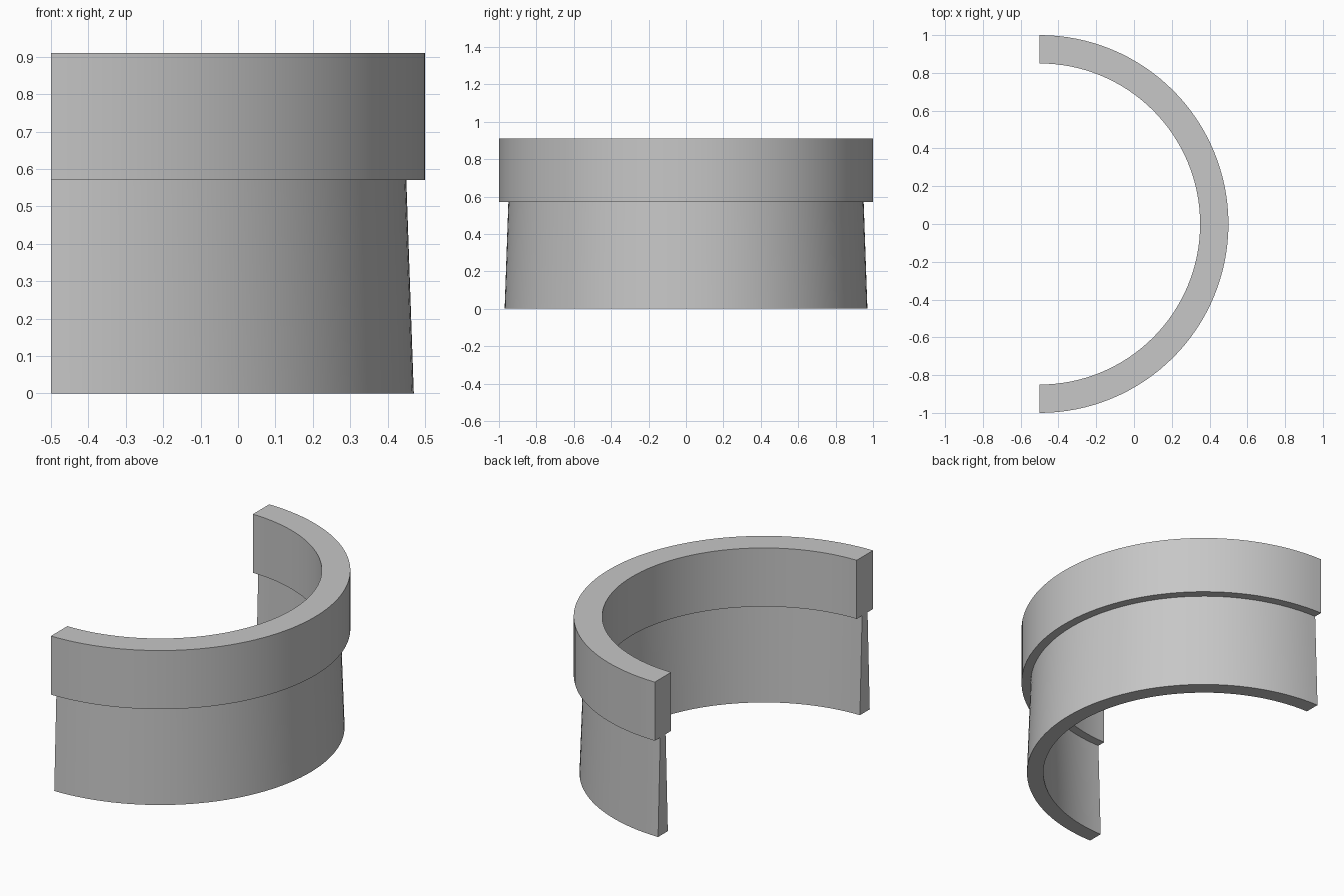
import bpy
import bmesh
import math
from mathutils import Vector

cube = bpy.data.objects.get("Cube")
if cube:
    bpy.data.objects.remove(cube, do_unlink=True)

# Plain grey finish
grey = bpy.data.materials.new("plain grey")
grey.use_nodes = True
colour = (0.57, 0.57, 0.57, 1.0)
grey.diffuse_color = colour
grey.node_tree.nodes["Principled BSDF"].inputs["Base Color"].default_value = colour

# Stepped wall section (radius, height): flared skirt below a thicker collar
SECTION = [(0.88, 0), (0.97, 0), (0.95, 0.57), (1.0, 0.57),
           (1.0, 0.91), (0.85, 0.91), (0.85, 0.57), (0.90, 0.57)]
SEGMENTS = 64
CENTRE = Vector((-0.5, 0, 0))

# Sweep the section through half a turn, leaving both cut ends capped
bm = bmesh.new()
rings = []
for i in range(SEGMENTS + 1):
    angle = math.pi * (i / SEGMENTS - 0.5)
    rings.append([bm.verts.new(CENTRE + Vector((r * math.cos(angle), r * math.sin(angle), z)))
                  for r, z in SECTION])
for a, b in zip(rings, rings[1:]):
    for k in range(len(SECTION)):
        n = (k + 1) % len(SECTION)
        bm.faces.new((a[k], b[k], b[n], a[n]))
for ring in (rings[0], rings[-1]):
    bm.faces.new(ring)
bmesh.ops.recalc_face_normals(bm, faces=bm.faces)

mesh = bpy.data.meshes.new("half_ring_sleeve")
bm.to_mesh(mesh)
bm.free()
mesh.materials.append(grey)
sleeve = bpy.data.objects.new("half_ring_sleeve", mesh)
bpy.context.collection.objects.link(sleeve)

# Smooth curved walls with crisp steps and ends
bpy.ops.object.select_all(action="DESELECT")
sleeve.select_set(True)
bpy.context.view_layer.objects.active = sleeve
bpy.ops.object.shade_smooth_by_angle(angle=math.radians(30))
